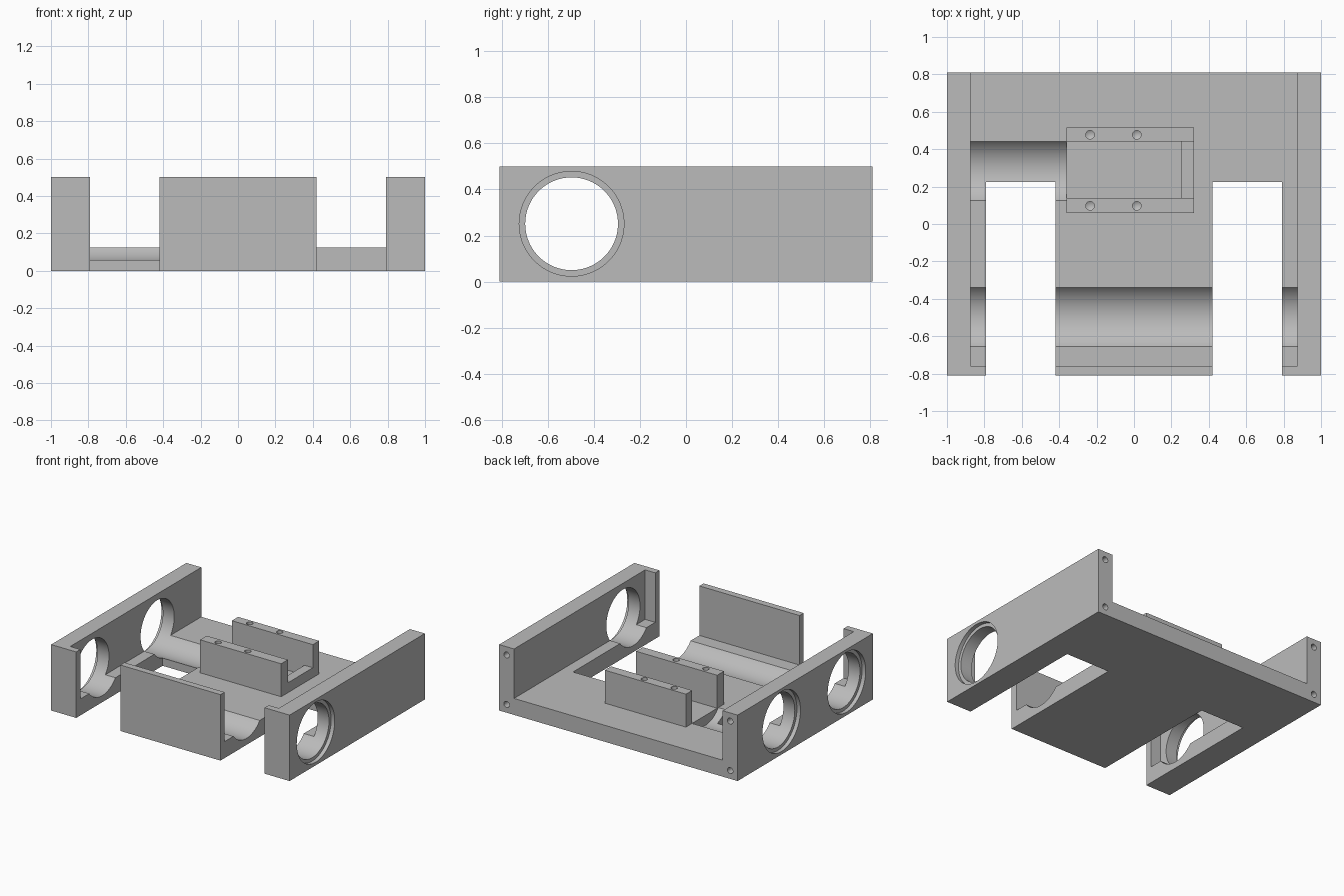
import bpy, bmesh
from math import pi
from mathutils import Matrix

old = bpy.data.objects.get("Cube")
if old:
    bpy.data.objects.remove(old, do_unlink=True)

grey = bpy.data.materials.new("plain grey")
grey.use_nodes = True
colour = (0.5, 0.5, 0.5, 1)
grey.diffuse_color = colour
grey.node_tree.nodes["Principled BSDF"].inputs["Base Color"].default_value = colour


def make(name, bm):
    bmesh.ops.recalc_face_normals(bm, faces=bm.faces)
    mesh = bpy.data.meshes.new(name)
    bm.to_mesh(mesh)
    bm.free()
    mesh.materials.append(grey)
    ob = bpy.data.objects.new(name, mesh)
    bpy.context.scene.collection.objects.link(ob)
    return ob


def box(name, x, y, z):
    bm = bmesh.new()
    size = [b - a for a, b in (x, y, z)]
    mid = [(a + b) / 2 for a, b in (x, y, z)]
    bmesh.ops.create_cube(bm, size=1, matrix=Matrix.Translation(mid) @ Matrix.Diagonal((*size, 1)))
    return make(name, bm)


def bore(name, x0, x1, y, z, r):
    """Horizontal cylinder along x."""
    bm = bmesh.new()
    place = Matrix.Translation(((x0 + x1) / 2, y, z)) @ Matrix.Rotation(pi / 2, 4, "Y")
    bmesh.ops.create_cone(bm, cap_ends=True, segments=96, radius1=r, radius2=r,
                          depth=abs(x1 - x0), matrix=place)
    return make(name, bm)


def drill(name, mouth, along_y=False, r=0.023, depth=0.13):
    """Blind screw hole with a pointed end, sunk from its mouth."""
    bm = bmesh.new()
    bmesh.ops.create_cone(bm, cap_ends=True, segments=24, radius1=r, radius2=r, depth=2 * depth)
    bm.faces.ensure_lookup_table()
    bottom = min(bm.faces, key=lambda f: f.calc_center_median().z)
    tip = bmesh.ops.poke(bm, faces=[bottom])["verts"][0]
    tip.co.z -= r * 0.6
    turn = Matrix.Rotation(-pi / 2 if along_y else 0, 4, "X")
    bm.transform(Matrix.Translation(mouth) @ turn)
    return make(name, bm)


def boolean(ob, tools, operation="DIFFERENCE"):
    for tool in tools:
        mod = ob.modifiers.new("shape", "BOOLEAN")
        mod.operation = operation
        mod.solver = "EXACT"
        mod.object = tool
    graph = bpy.context.evaluated_depsgraph_get()
    mesh = bpy.data.meshes.new_from_object(ob.evaluated_get(graph))
    ob.modifiers.clear()
    ob.data = mesh
    for tool in tools:
        bpy.data.objects.remove(tool, do_unlink=True)


# Main dimensions
W, D, H = 1.0, 0.81, 0.5
INNER, FLOOR = 0.875, 0.125
BORE_Z, BORE_R, RIM_R, RIM_DEPTH = 0.251, 0.2015, 0.2275, 0.03
FRONT_Y, REAR_Y = -0.497, 0.284

# Tray body: cavity, front slots, wheel bores and rear screw holes
body = box("tray_body", (-W, W), (-D, D), (0, H))
boolean(body, [box("cavity", (-INNER, INNER), (-0.76, 1), (FLOOR, 1))])
boolean(body, [box("slot", sorted((s * 0.42, s * 0.79)), (-1, 0.225), (-1, 1)) for s in (-1, 1)])
boolean(body, [bore("front_bore", -1.2, 1.2, FRONT_Y, BORE_Z, BORE_R),
               bore("rear_bore", -1.2, -0.36, REAR_Y, BORE_Z, BORE_R)])
boolean(body, [bore("rim", s * (W - RIM_DEPTH), s * 1.2, y, BORE_Z, RIM_R)
               for s, y in ((-1, FRONT_Y), (1, FRONT_Y), (-1, REAR_Y))])
boolean(body, [drill("wall_screw", (s * 0.9375, D, z), True)
               for s in (-1, 1) for z in (0.0625, 0.4375)])

# Bracket: two upright rails and a low stop at one end
rails = []
for name, y, screw_y in (("front_rail", (0.06, 0.14), 0.097), ("rear_rail", (0.44, 0.515), 0.477)):
    rail = box(name, (-0.36, 0.32), y, (FLOOR, 0.375))
    boolean(rail, [drill("rail_screw", (x, screw_y, 0.375)) for x in (-0.235, 0.015)])
    rails.append(rail)
stop = box("end_stop", (0.25, 0.32), (0.14, 0.44), (FLOOR, 0.2))

# Smooth bores with crisp edges
bpy.ops.object.select_all(action="DESELECT")
for ob in (body, stop, *rails):
    ob.select_set(True)
bpy.context.view_layer.objects.active = body
bpy.ops.object.shade_smooth_by_angle(angle=pi / 6)
